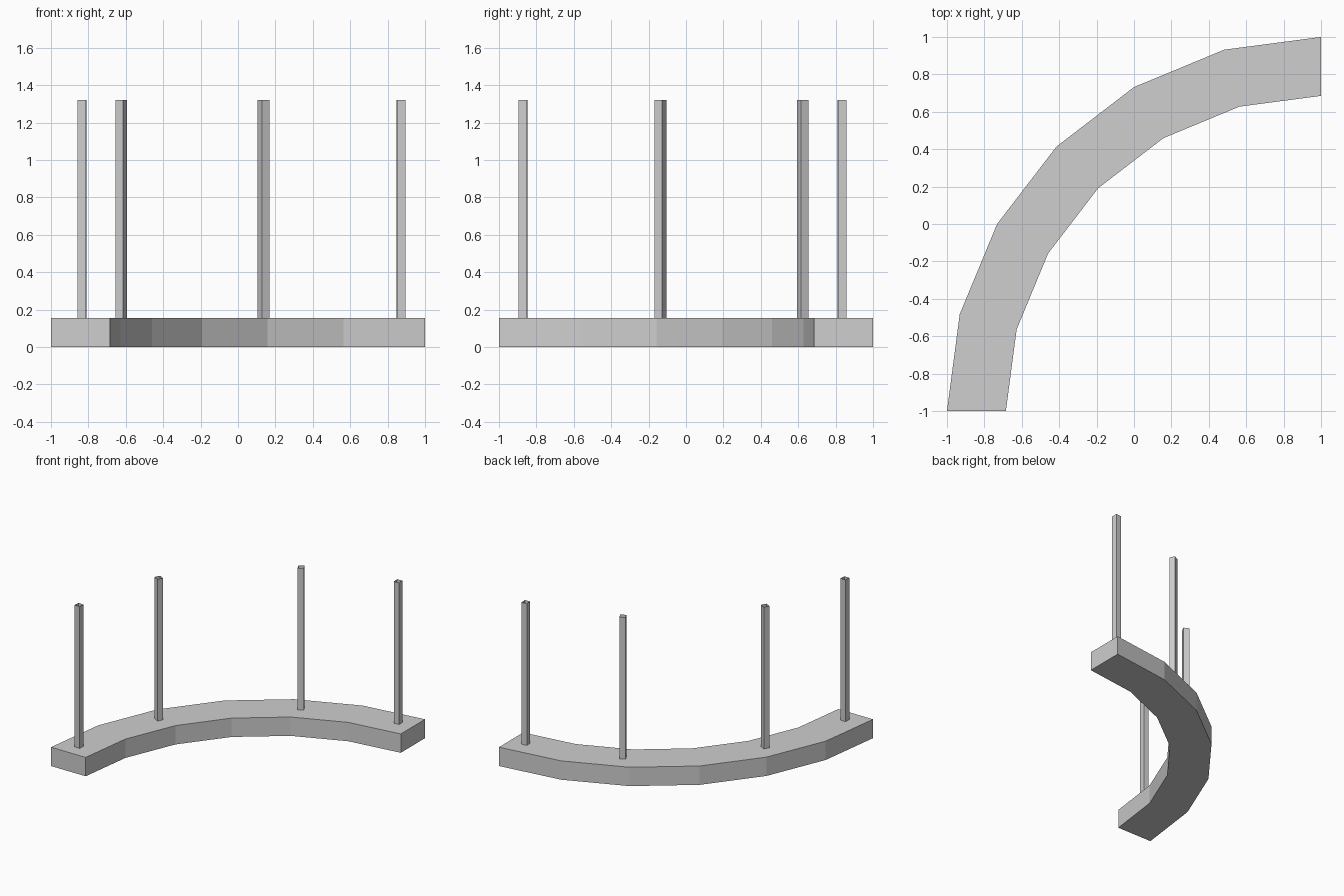
import bpy
import bmesh
from math import cos, sin, radians
from mathutils import Matrix, Vector

if "Cube" in bpy.data.objects:
    bpy.data.objects.remove(bpy.data.objects["Cube"], do_unlink=True)

CENTRE = Vector((1, -1, 0))
OUTER, INNER = 2.0, 1.685
SLAB_TOP, POST_TOP = 0.155, 1.32
POST_WIDTH, POST_RADIUS = 0.046, 1.839
SEGMENTS = 6

grey = bpy.data.materials.new("light grey")
grey.use_nodes = True
colour = (0.62, 0.62, 0.62, 1)
grey.diffuse_color = colour
grey.node_tree.nodes["Principled BSDF"].inputs["Base Color"].default_value = colour


def on_arc(radius, degrees, z=0):
    """Point on the quarter circle, starting at the front end."""
    a = radians(degrees)
    return CENTRE + Vector((-radius * cos(a), radius * sin(a), z))


def add_object(name, bm):
    mesh = bpy.data.meshes.new(name)
    bm.to_mesh(mesh)
    bm.free()
    mesh.materials.append(grey)
    obj = bpy.data.objects.new(name, mesh)
    bpy.context.collection.objects.link(obj)
    return obj


# Curved slab: a rectangular section swept along the quarter circle
bm = bmesh.new()
section = [(OUTER, 0), (INNER, 0), (INNER, SLAB_TOP), (OUTER, SLAB_TOP)]
rings = [[bm.verts.new(on_arc(r, 90 * i / SEGMENTS, z)) for r, z in section]
         for i in range(SEGMENTS + 1)]
for a, b in zip(rings, rings[1:]):
    for k in range(4):
        n = (k + 1) % 4
        bm.faces.new((a[k], a[n], b[n], b[k]))
bm.faces.new(rings[0])
bm.faces.new(rings[-1])
bmesh.ops.recalc_face_normals(bm, faces=bm.faces)
add_object("curved_base", bm)

# Open-ended square posts, turned to follow the curve
height = POST_TOP - SLAB_TOP
for number, angle in enumerate((4, 28, 62, 86), 1):
    bm = bmesh.new()
    bmesh.ops.create_cube(bm, size=1)
    caps = [f for f in bm.faces if abs(f.normal.z) > 0.5]
    bmesh.ops.delete(bm, geom=caps, context='FACES_ONLY')
    bmesh.ops.scale(bm, vec=(POST_WIDTH, POST_WIDTH, height), verts=bm.verts)
    place = (Matrix.Translation(on_arc(POST_RADIUS, angle, SLAB_TOP + height / 2))
             @ Matrix.Rotation(-radians(angle), 4, 'Z'))
    bmesh.ops.transform(bm, matrix=place, verts=bm.verts)
    add_object(f"post_{number}", bm)
